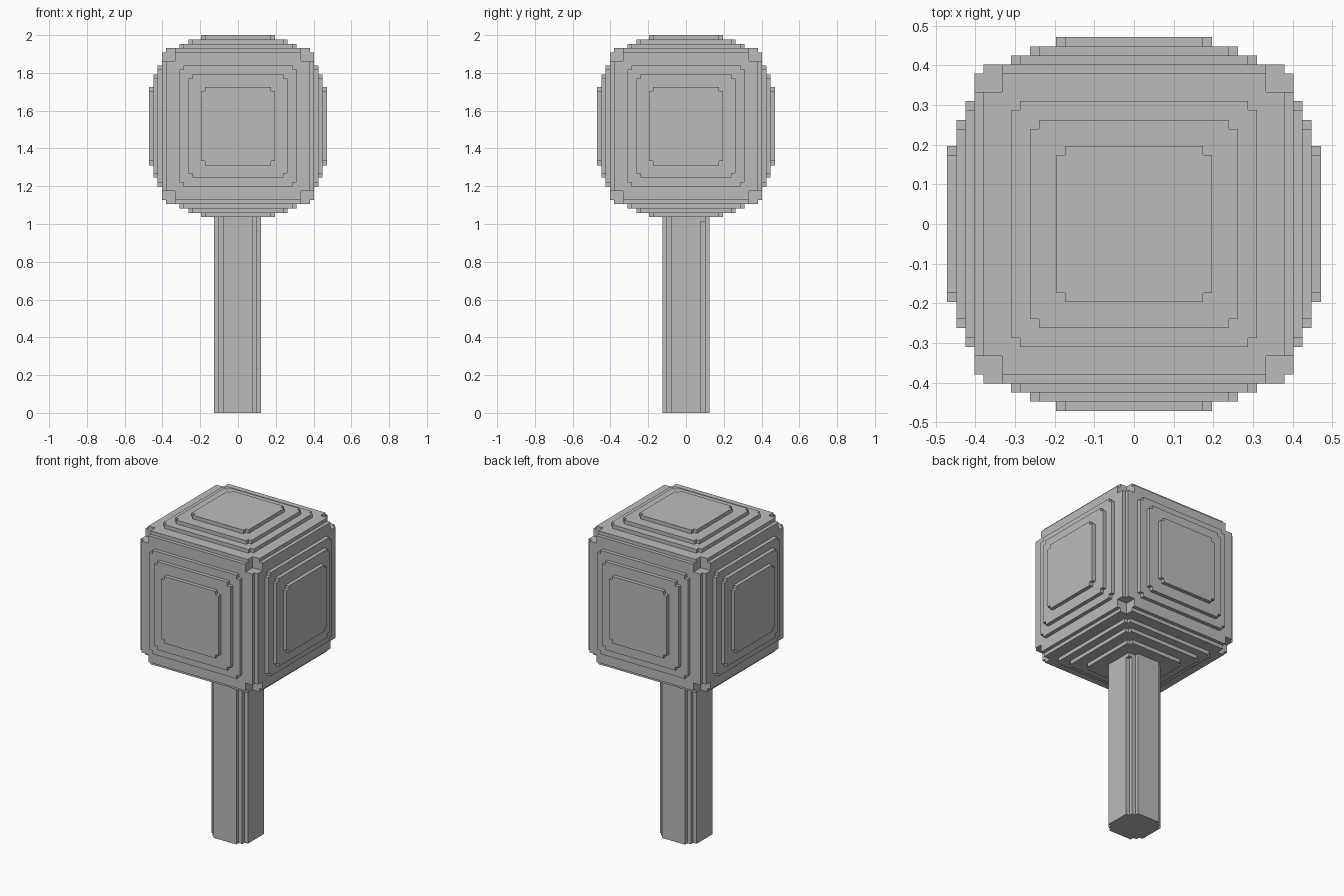
import bpy, bmesh
from mathutils import Vector

cube = bpy.data.objects.get("Cube")
if cube:
    bpy.data.objects.remove(cube, do_unlink=True)

grey = bpy.data.materials.new("plain_grey")
grey.use_nodes = True
colour = (0.5, 0.5, 0.5, 1)
grey.diffuse_color = colour
grey.node_tree.nodes["Principled BSDF"].inputs["Base Color"].default_value = colour


def mirrored(levels):
    """Grid lines on both sides of zero."""
    return [-v for v in reversed(levels)] + list(levels)


def stepped_solid(name, lines, filled, place):
    """Skin of all grid cells whose centre passes the rule."""
    sizes = [len(axis) - 1 for axis in lines]

    def is_solid(cell):
        if any(c < 0 or c >= n for c, n in zip(cell, sizes)):
            return False
        return filled(*[(ax[c] + ax[c + 1]) / 2 for ax, c in zip(lines, cell)])

    bm = bmesh.new()
    corners = {}

    def corner(key):
        if key not in corners:
            corners[key] = bm.verts.new(place(Vector([ax[k] for ax, k in zip(lines, key)])))
        return corners[key]

    for i in range(sizes[0]):
        for j in range(sizes[1]):
            for k in range(sizes[2]):
                if not is_solid((i, j, k)):
                    continue
                for axis in range(3):
                    u, v = (axis + 1) % 3, (axis + 2) % 3
                    for side in (0, 1):
                        beside = [i, j, k]
                        beside[axis] += 2 * side - 1
                        if is_solid(beside):
                            continue
                        ring = []
                        for du, dv in ((0, 0), (1, 0), (1, 1), (0, 1)):
                            key = [i, j, k]
                            key[axis] += side
                            key[u] += du
                            key[v] += dv
                            ring.append(corner(tuple(key)))
                        bm.faces.new(ring if side else ring[::-1])
    # Merge flat cells into larger faces
    bmesh.ops.dissolve_limit(bm, angle_limit=0.02, verts=bm.verts[:], edges=bm.edges[:])
    mesh = bpy.data.meshes.new(name)
    bm.to_mesh(mesh)
    bm.free()
    mesh.materials.append(grey)
    obj = bpy.data.objects.new(name, mesh)
    bpy.context.collection.objects.link(obj)
    return obj


# Head: block with notched edges and corners, three stacked plates on each side
BODY, EDGE, NOTCH = 0.402, 0.38, 0.333
PLATES = [(0.425, 0.31), (0.448, 0.262), (0.471, 0.196)]  # outer level, half width
STEP = 0.022
levels = sorted([BODY, EDGE, NOTCH] + [v for p in PLATES for v in (p[0], p[1], p[1] - STEP)])
CENTRE, STRETCH = 1.518, 0.011


def head_rule(x, y, z):
    c, b, a = sorted((abs(x), abs(y), abs(z)))
    if a < BODY:
        return not (b > EDGE or c > NOTCH)
    for level, half in PLATES:
        if a < level:
            return b < half and c < half - STEP or b < half - STEP
    return False


def head_place(p):
    return Vector((p.x, p.y, CENTRE + p.z + (STRETCH if p.z > 0 else -STRETCH)))


stepped_solid("head", [mirrored(levels)] * 3, head_rule, head_place)

# Post: square column with stepped corners, one filled corner step at the top
SHAFT = (0.078, 0.102, 0.125)
TOP = CENTRE - STRETCH - PLATES[-1][0]


def post_rule(x, y, z):
    inner, outer = sorted((abs(x), abs(y)))
    filler = z > TOP - STEP and x > SHAFT[1] and SHAFT[0] < y < SHAFT[1]
    return outer < SHAFT[1] or inner < SHAFT[0] or filler


post_lines = [mirrored(SHAFT), mirrored(SHAFT), [0, TOP - STEP, TOP]]
stepped_solid("post", post_lines, post_rule, lambda p: p + Vector((-0.002, 0, 0)))
